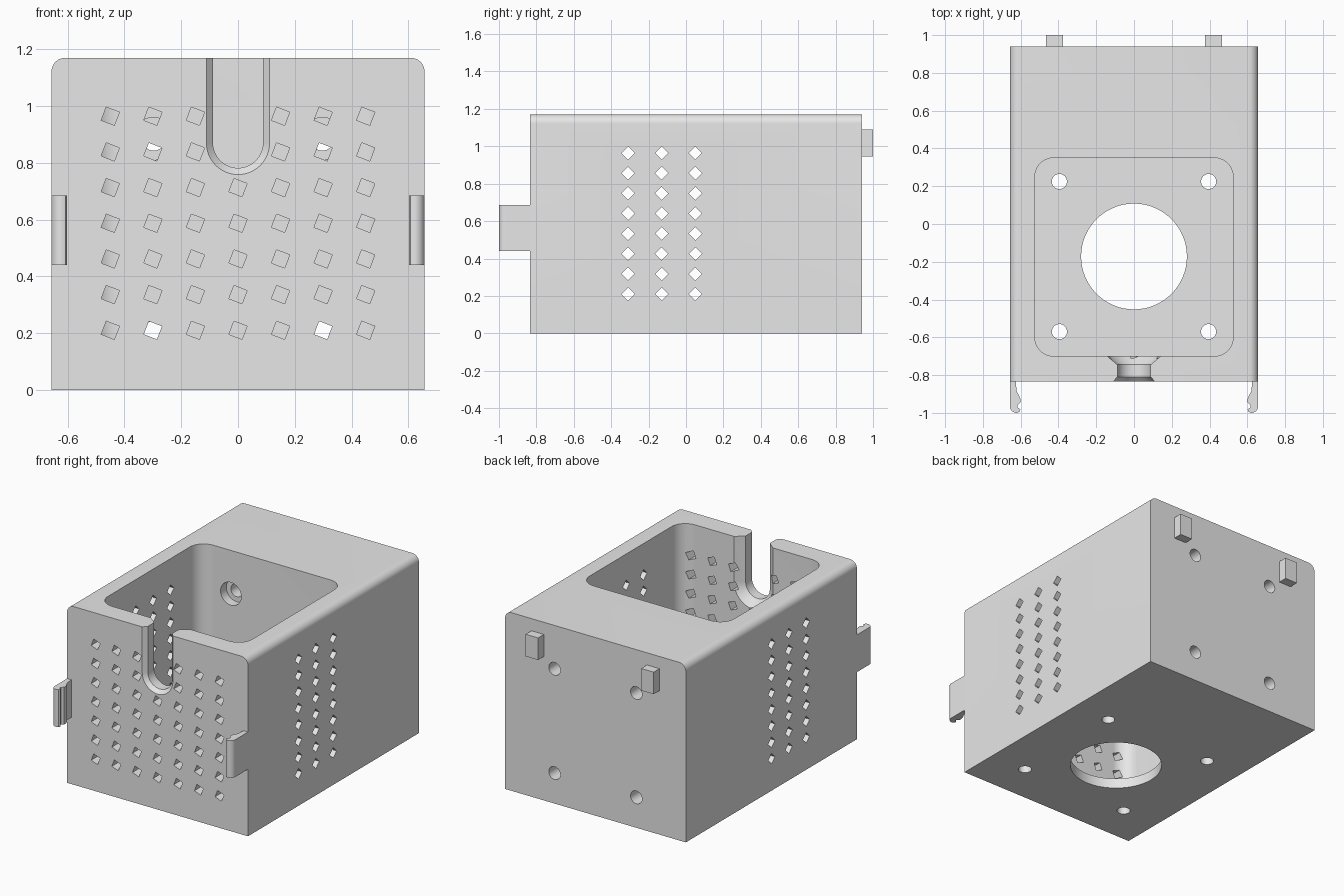
import bpy, bmesh
from math import cos, sin, pi, radians

if "Cube" in bpy.data.objects:
    bpy.data.objects.remove(bpy.data.objects["Cube"])

grey = bpy.data.materials.new("light_grey")
grey.use_nodes = True
grey.diffuse_color = (0.8, 0.8, 0.8, 1)
grey.node_tree.nodes["Principled BSDF"].inputs["Base Color"].default_value = (0.8, 0.8, 0.8, 1)

W, FRONT, BACK, H = 0.657, -0.835, 0.94, 1.17


def arc(cx, cy, r, start, end, n=10):
    steps = [radians(start + (end - start) * i / n) for i in range(n + 1)]
    return [(cx + r * cos(a), cy + r * sin(a)) for a in steps]


def place(p, axis, t):
    """Put a 2D point into 3D, at distance t along the axis."""
    return {"X": (t, p[0], p[1]), "Y": (p[0], t, p[1]), "Z": (p[0], p[1], t)}[axis]


def loft(bm, sections, axis):
    """Closed solid through (distance, outline) sections."""
    rings = [[bm.verts.new(place(p, axis, t)) for p in pts] for t, pts in sections]
    n = len(rings[0])
    for a, b in zip(rings, rings[1:]):
        for i in range(n):
            j = (i + 1) % n
            bm.faces.new((a[i], a[j], b[j], b[i]))
    bm.faces.new(rings[0][::-1])
    bm.faces.new(rings[-1])


def solid(name, solids, axis):
    bm = bmesh.new()
    for sections in solids:
        loft(bm, sections, axis)
    bmesh.ops.recalc_face_normals(bm, faces=bm.faces[:])
    mesh = bpy.data.meshes.new(name)
    bm.to_mesh(mesh)
    bm.free()
    mesh.materials.append(grey)
    ob = bpy.data.objects.new(name, mesh)
    bpy.context.scene.collection.objects.link(ob)
    return ob


def activate(ob):
    bpy.ops.object.select_all(action="DESELECT")
    ob.select_set(True)
    bpy.context.view_layer.objects.active = ob


def cut(target, solids, axis):
    cutter = solid("cutter", solids, axis)
    cutter.hide_render = True
    mod = target.modifiers.new("cut", "BOOLEAN")
    mod.operation, mod.solver, mod.object = "DIFFERENCE", "EXACT", cutter
    activate(target)
    bpy.ops.object.modifier_apply(modifier=mod.name)
    bpy.data.objects.remove(cutter)


def bar(pts, lo, hi):
    return [(lo, pts), (hi, pts)]


def circle(x, y, r, n=32):
    return arc(x, y, r, 0, 360 - 360 / n, n - 1)


def square(x, y, turn):
    return arc(x, y, 0.035, turn, turn + 270, 3)


# Housing block with rounded upper edges
R = 0.048
outline = [(-W, 0), (W, 0)] + arc(W - R, H - R, R, 0, 90) + arc(R - W, H - R, R, 90, 180)
housing = solid("housing", [bar(outline, FRONT, BACK)], "Y")

# Open pocket with rounded corners
px, py0, py1, pr = 0.525, -0.70, 0.35, 0.1
pocket = (arc(px - pr, py1 - pr, pr, 0, 90) + arc(pr - px, py1 - pr, pr, 90, 180)
          + arc(pr - px, py0 + pr, pr, 180, 270) + arc(px - pr, py0 + pr, pr, 270, 360))
cut(housing, [bar(pocket, 0.066, 1.4)], "Z")


# Cable slot in the front wall, flared at both mouths
def slot(r):
    return arc(0, 0.87, r, 180, 360, 24) + [(r, 1.4), (-r, 1.4)]


stations = [(-0.855, 0.13), (-0.81, 0.088), (-0.745, 0.088), (-0.68, 0.165)]
cut(housing, [[(y, slot(r)) for y, r in stations]], "Y")

# Round opening and screw holes in the floor
floor_holes = [bar(circle(0, -0.172, 0.28, 64), -0.1, 0.1)]
floor_holes += [bar(circle(x, y, 0.04), -0.1, 0.1) for x in (-0.395, 0.395) for y in (-0.57, 0.225)]
cut(housing, floor_holes, "Z")

# Counterbored screw holes through the back
spots = [(x, z) for x in (-0.297, 0.297) for z in (0.2, 0.885)]
cut(housing, [bar(circle(x, z, 0.075), 0.3, 0.41) for x, z in spots], "Y")
cut(housing, [bar(circle(x, z, 0.042), 0.38, 1.0) for x, z in spots], "Y")

# Vent holes through both sides
cut(housing, [bar(square(y, 0.21 + 0.1077 * k, 0), -0.8, 0.8)
              for y in (-0.31, -0.13, 0.05) for k in range(8)], "X")

# Vent holes in the front, leaving out those inside the slot
cut(housing, [bar(square(0.15 * i, 0.21 + 0.1257 * k, 24), -0.9, -0.6)
              for i in range(-3, 4) for k in range(7) if i or k < 5], "Y")
activate(housing)
bpy.ops.object.shade_smooth_by_angle(angle=radians(30))

# Front snap clips and back pegs, one on each side
clip = ([(W, FRONT), (W, -0.965)] + arc(W - 0.035, -0.965, 0.035, 0, -90, 6)
        + [(0.608, -0.995), (0.602, -0.983), (0.616, -0.97), (0.616, -0.958), (0.602, -0.945),
           (0.602, -0.925), (0.612, -0.9), (0.622, -0.885), (0.625, FRONT)])
for side, s in (("left", 1), ("right", -1)):
    ob = solid(side + "_clip", [bar([(s * x, y) for x, y in clip], 0.44, 0.685)], "Z")
    activate(ob)
    bpy.ops.object.shade_smooth_by_angle(angle=radians(30))
    peg = [(s * x, z) for x, z in ((0.375, 0.945), (0.465, 0.945), (0.465, 1.09), (0.375, 1.09))]
    solid(side + "_peg", [bar(peg, BACK, 1.0)], "Y")
